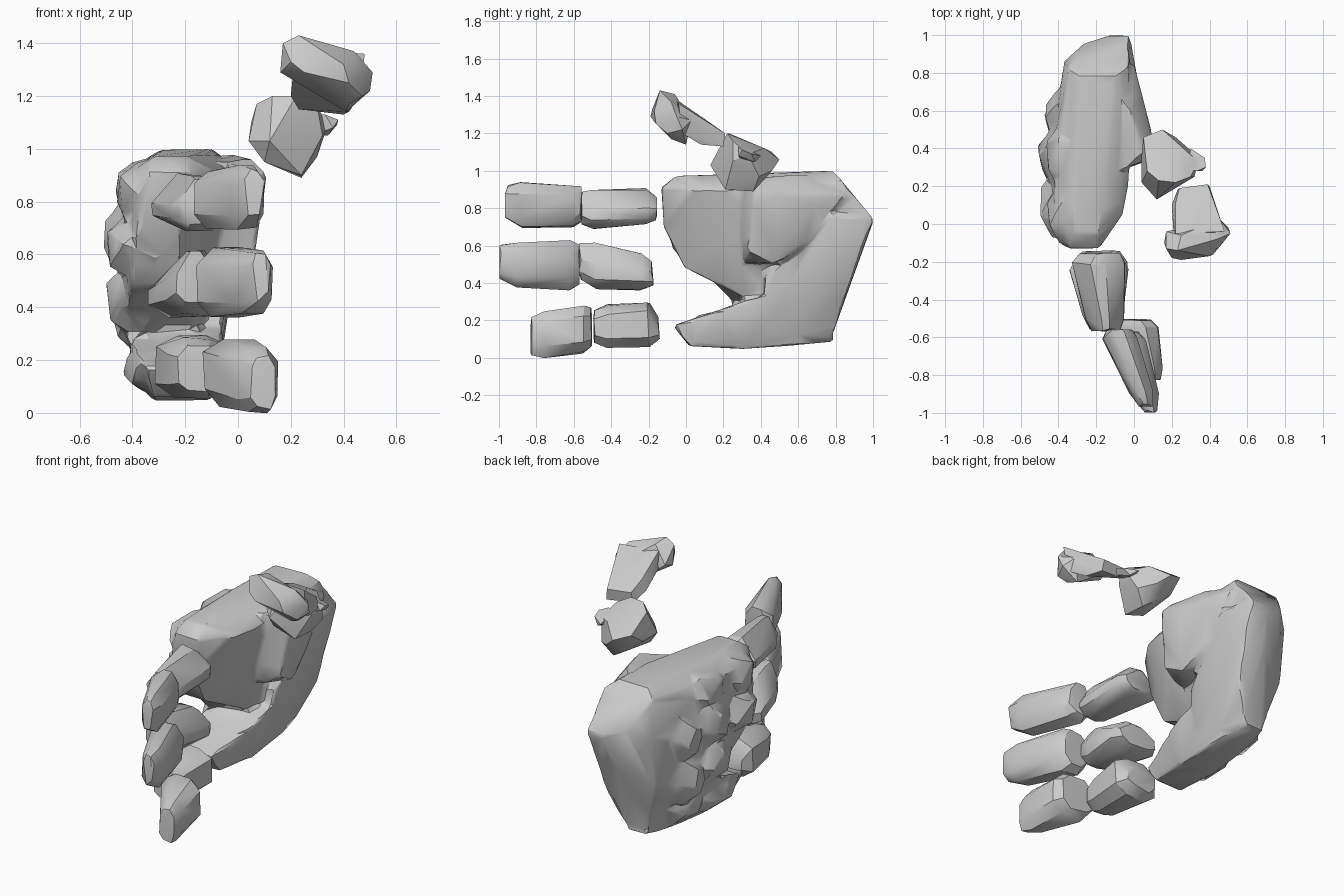
import bpy, bmesh, math, random
from mathutils import Vector

random.seed(7)
stone = bpy.data.materials.new("grey_stone")
stone.diffuse_color = (0.6, 0.6, 0.6, 1)


def rock(name, points, jitter=0.0):
    """Chiselled stone: convex hull around a few points."""
    bm = bmesh.new()
    for p in points:
        bm.verts.new(Vector(p) + Vector([random.uniform(-jitter, jitter) for _ in range(3)]))
    hull = bmesh.ops.convex_hull(bm, input=bm.verts[:])
    spare = {g for g in hull["geom_interior"] + hull["geom_unused"] if isinstance(g, bmesh.types.BMVert)}
    bmesh.ops.delete(bm, geom=list(spare), context='VERTS')
    bmesh.ops.recalc_face_normals(bm, faces=bm.faces[:])
    mesh = bpy.data.meshes.new(name)
    bm.to_mesh(mesh)
    bm.free()
    mesh.materials.append(stone)
    ob = bpy.data.objects.new(name, mesh)
    bpy.context.collection.objects.link(ob)
    return ob


def slab(profile):
    """Side profile (y, z, outer x, inner x) turned into points on both sides."""
    return [(x, y, z) for y, z, a, b in profile for x in (a, b)]


def boulder(name, centre, radii, count=16):
    """Irregular ellipsoid stone with evenly spread corners."""
    pts = []
    for i in range(count):
        h = 1 - 2 * (i + 0.5) / count
        a = i * 2.39996 + random.uniform(-0.25, 0.25)
        r = math.sqrt(1 - h * h)
        d = (r * math.cos(a), r * math.sin(a), h)
        pts.append([c + s * v for c, s, v in zip(centre, radii, d)])
    return rock(name, pts)


def finger_stone(name, roof, sections):
    """Chamfered box through sections (y, x0, x1, z0, z1); roof = (width, height) share of the top bevels."""
    pts = []
    for y, x0, x1, z0, z1 in sections:
        w, h = x1 - x0, z1 - z0
        bx, bz, tx, tz = 0.25 * w, 0.22 * h, roof[0] * w, roof[1] * h
        pts += [(x0 + bx, y, z0), (x1 - bx, y, z0), (x1, y, z0 + bz), (x1, y, z1 - tz),
                (x1 - tx, y, z1), (x0 + tx, y, z1), (x0, y, z1 - tz), (x0, y, z0 + bz)]
    return rock(name, pts, 0.008)


def activate(ob):
    bpy.ops.object.select_all(action='DESELECT')
    ob.select_set(True)
    bpy.context.view_layer.objects.active = ob


def apply_modifier(ob, kind, **settings):
    mod = ob.modifiers.new(kind.lower(), kind)
    for key, value in settings.items():
        setattr(mod, key, value)
    activate(ob)
    bpy.ops.object.modifier_apply(modifier=mod.name)


def merge(base, parts):
    """Union the stones into one skin."""
    for part in parts:
        apply_modifier(base, 'BOOLEAN', operation='UNION', solver='EXACT', object=part)
        bpy.data.objects.remove(part)


# Palm: main slab
palm = rock("palm", slab([
    (-0.13, 0.91, -0.34, -0.18), (-0.05, 0.975, -0.32, -0.19), (-0.12, 0.70, -0.38, -0.22),
    (-0.01, 0.485, -0.41, -0.22), (0.31, 0.325, -0.43, -0.16), (0.70, 0.30, -0.38, -0.10),
    (0.05, 0.90, -0.42, -0.06), (0.20, 0.90, -0.42, -0.03), (0.50, 0.98, -0.32, -0.08),
    (0.78, 1.00, -0.29, -0.10), (0.83, 0.95, -0.35, -0.03), (0.86, 0.74, -0.37, -0.04),
    (0.95, 0.78, -0.27, -0.06), (1.005, 0.74, -0.12, -0.02), (0.78, 0.11, -0.27, -0.16),
    (0.82, 0.42, -0.37, -0.10), (0.35, 0.60, -0.45, -0.12), (0.50, 0.85, -0.41, -0.06)]), 0.003)

# Lower edge of the palm, reaching forward below the notch
edge = rock("palm_edge", slab([
    (-0.07, 0.17, -0.35, -0.15), (0.02, 0.06, -0.32, -0.14), (0.30, 0.05, -0.33, -0.11),
    (0.60, 0.07, -0.31, -0.12), (0.79, 0.09, -0.27, -0.16), (0.10, 0.22, -0.39, -0.10),
    (0.33, 0.31, -0.43, -0.05), (0.70, 0.40, -0.39, -0.08)]), 0.003)

# Thumb mound and heel on the inner side
mound = rock("thumb_mound", [
    (0.11, 0.36, 0.90), (0.09, 0.50, 0.86), (0.04, 0.69, 0.82), (0.0, 0.85, 0.87),
    (0.06, 0.33, 0.57), (0.045, 0.47, 0.505), (0.02, 0.61, 0.58), (0.05, 0.38, 0.965),
    (-0.02, 0.60, 0.98), (-0.05, 0.29, 0.95), (-0.06, 0.31, 0.51), (-0.2, 0.33, 0.50),
    (-0.2, 0.70, 0.60), (-0.2, 0.28, 0.93), (-0.2, 0.80, 0.95)])
heel = rock("palm_heel", [
    (-0.02, 0.99, 0.74), (-0.05, 0.85, 0.33), (-0.15, 0.78, 0.10), (-0.04, 0.66, 0.36),
    (0.02, 0.77, 0.76), (-0.05, 0.63, 0.29), (-0.12, 0.55, 0.09), (-0.2, 0.70, 0.10),
    (-0.07, 0.43, 0.20), (-0.05, 0.42, 0.42), (-0.2, 0.42, 0.45), (-0.2, 0.42, 0.20),
    (-0.2, 0.85, 0.78), (-0.2, 0.90, 0.72)])

# Knuckles and back-of-hand boulders
boulders = [boulder("boulder", c, r) for c, r in [
    ((-0.32, 0.05, 0.83), (0.155, 0.18, 0.15)), ((-0.36, 0.10, 0.63), (0.16, 0.20, 0.14)),
    ((-0.37, 0.33, 0.43), (0.145, 0.19, 0.15)), ((-0.32, 0.24, 0.165), (0.12, 0.24, 0.10)),
    ((-0.39, 0.36, 0.66), (0.13, 0.18, 0.16)), ((-0.35, 0.36, 0.85), (0.13, 0.19, 0.13)),
    ((-0.36, 0.55, 0.38), (0.12, 0.19, 0.17)), ((-0.37, 0.57, 0.64), (0.11, 0.15, 0.16)),
    ((-0.31, 0.50, 0.20), (0.12, 0.20, 0.12))]]
merge(palm, [edge, mound, heel] + boulders)

# Weather the palm: blend the seams, then break it into irregular facets
apply_modifier(palm, 'REMESH', mode='VOXEL', voxel_size=0.016)
apply_modifier(palm, 'SMOOTH', factor=0.5, iterations=2)
apply_modifier(palm, 'DECIMATE', ratio=min(1.0, 450 / len(palm.data.polygons)))
if not palm.data.materials:
    palm.data.materials.append(stone)

# Fingers: a base stone and a tip stone each
fingers = {
    "upper_finger_base": ((0.38, 0.55), [
        (-0.16, -0.28, -0.08, 0.74, 0.86), (-0.21, -0.33, -0.05, 0.71, 0.90),
        (-0.50, -0.25, -0.05, 0.695, 0.90), (-0.56, -0.22, -0.07, 0.72, 0.88)]),
    "upper_finger_tip": ((0.3, 0.25), [
        (-0.56, -0.15, -0.01, 0.73, 0.91), (-0.61, -0.16, 0.02, 0.70, 0.92),
        (-0.88, -0.03, 0.10, 0.70, 0.935), (-0.96, 0.02, 0.10, 0.75, 0.92)]),
    "middle_finger_base": ((0.35, 0.45), [
        (-0.18, -0.30, -0.06, 0.38, 0.52), (-0.24, -0.345, -0.03, 0.36, 0.56),
        (-0.48, -0.27, -0.06, 0.37, 0.62), (-0.565, -0.23, -0.09, 0.42, 0.61)]),
    "middle_finger_tip": ((0.28, 0.25), [
        (-0.575, -0.14, 0.02, 0.40, 0.61), (-0.62, -0.16, 0.06, 0.365, 0.63),
        (-0.90, -0.02, 0.13, 0.37, 0.61), (-0.99, 0.05, 0.12, 0.43, 0.60)]),
    "lower_finger_base": ((0.28, 0.22), [
        (-0.145, -0.28, -0.08, 0.10, 0.22), (-0.20, -0.31, -0.04, 0.06, 0.30),
        (-0.42, -0.26, -0.05, 0.05, 0.28), (-0.49, -0.23, -0.07, 0.08, 0.25)]),
    "lower_finger_tip": ((0.28, 0.22), [
        (-0.505, -0.12, 0.09, 0.06, 0.26), (-0.55, -0.13, 0.13, 0.03, 0.28),
        (-0.76, 0.0, 0.15, 0.005, 0.25), (-0.825, 0.05, 0.14, 0.02, 0.21)]),
}
for part, (roof, sections) in fingers.items():
    finger_stone(part, roof, sections)

# Thumb base stone with a small chip on its side
base = rock("thumb_base", [
    (0.04, 0.22, 1.03), (0.12, 0.13, 1.03), (0.10, 0.20, 0.95), (0.24, 0.21, 0.90),
    (0.24, 0.36, 0.89), (0.32, 0.25, 1.05), (0.34, 0.33, 1.09), (0.30, 0.39, 0.97),
    (0.30, 0.25, 1.16), (0.22, 0.22, 1.20), (0.13, 0.23, 1.20), (0.07, 0.28, 1.17),
    (0.05, 0.46, 1.10), (0.15, 0.50, 1.06), (0.22, 0.46, 1.00), (0.12, 0.42, 0.97),
    (0.24, 0.42, 1.12), (0.04, 0.36, 1.03)])
chip = rock("thumb_chip", [
    (0.38, 0.30, 1.11), (0.375, 0.35, 1.09), (0.36, 0.28, 1.08), (0.33, 0.28, 1.13),
    (0.30, 0.40, 1.08), (0.28, 0.30, 1.13), (0.28, 0.30, 1.05), (0.34, 0.37, 1.05)])
merge(base, [chip])

# Thumb tip: crossways bar with a short stem behind it
tip = rock("thumb_tip", [
    (0.16, -0.10, 1.29), (0.17, -0.13, 1.40), (0.23, -0.14, 1.43), (0.25, -0.06, 1.41),
    (0.17, -0.04, 1.31), (0.20, -0.18, 1.33), (0.25, -0.19, 1.29), (0.42, -0.16, 1.25),
    (0.40, -0.17, 1.32), (0.44, -0.08, 1.37), (0.51, -0.05, 1.29), (0.50, -0.02, 1.22),
    (0.47, -0.10, 1.20), (0.41, 0.0, 1.14), (0.42, -0.08, 1.17), (0.25, -0.02, 1.25),
    (0.45, 0.03, 1.27)])
stem = rock("thumb_stem", [
    (0.21, -0.06, 1.30), (0.22, -0.05, 1.38), (0.48, -0.04, 1.36), (0.46, -0.02, 1.20),
    (0.20, 0.10, 1.20), (0.22, 0.11, 1.27), (0.44, 0.08, 1.26), (0.42, 0.08, 1.14),
    (0.23, 0.18, 1.15), (0.24, 0.19, 1.21), (0.39, 0.21, 1.20), (0.40, 0.20, 1.13)])
merge(tip, [stem])

# Soft shading across shallow facets, crisp chiselled edges
for ob in list(bpy.context.scene.objects):
    activate(ob)
    bpy.ops.object.shade_smooth_by_angle(angle=math.radians(30))
